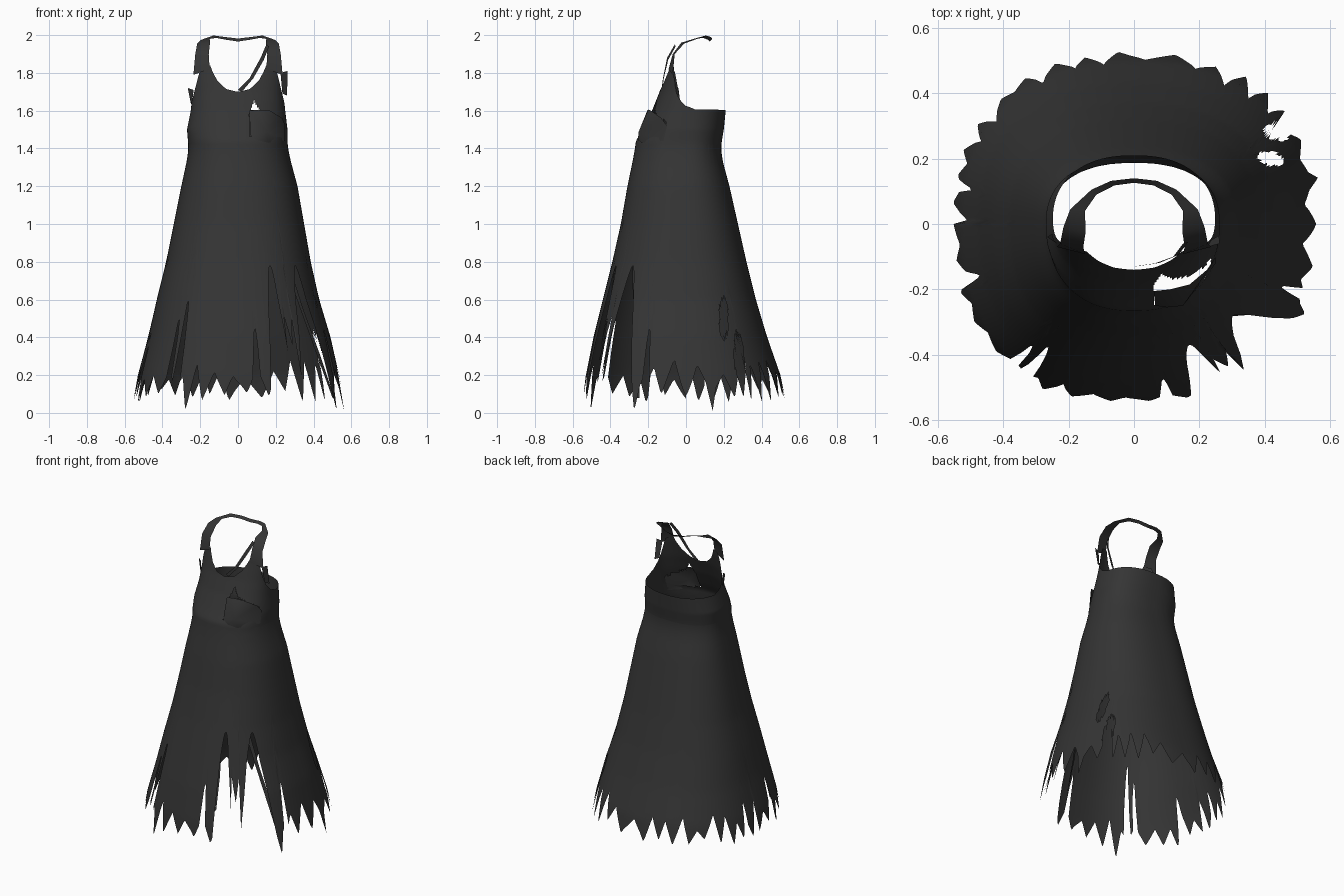
import bpy, bmesh, math, random
from mathutils import Vector

random.seed(7)
cube = bpy.data.objects.get("Cube")
if cube:
    bpy.data.objects.remove(cube)

cloth = bpy.data.materials.new("charcoal_cloth")
cloth.use_nodes = True
cloth.diffuse_color = (0.035, 0.035, 0.035, 1)
cloth.node_tree.nodes["Principled BSDF"].inputs["Base Color"].default_value = (0.035, 0.035, 0.035, 1)
cloth.node_tree.nodes["Principled BSDF"].inputs["Roughness"].default_value = 0.9


def lerp_table(table, t):
    """Linear interpolation in rows of (key, value...)."""
    if t <= table[0][0]:
        return table[0][1:]
    for a, b in zip(table, table[1:]):
        if t <= b[0]:
            f = (t - a[0]) / (b[0] - a[0])
            return tuple(p + (q - p) * f for p, q in zip(a[1:], b[1:]))
    return table[-1][1:]


def finish(name, bm):
    mesh = bpy.data.meshes.new(name)
    bm.to_mesh(mesh)
    bm.free()
    obj = bpy.data.objects.new(name, mesh)
    bpy.context.collection.objects.link(obj)
    mesh.materials.append(cloth)
    for p in mesh.polygons:
        p.use_smooth = True
    return obj


def ribbon(name, left, right, bulge=0):
    """Strip of cloth between two edge lines."""
    bm = bmesh.new()
    pairs = [(bm.verts.new(a), bm.verts.new(b)) for a, b in zip(left, right)]
    for (a, b), (c, d) in zip(pairs, pairs[1:]):
        bm.faces.new((a, b, d, c))
    return finish(name, bm)


# Half sizes by height: right (-x), left (+x), front (-y), back (+y)
sections = [
    (0.0, .565, .575, .555, .54), (0.2, .53, .535, .53, .5), (0.4, .475, .49, .49, .43),
    (0.6, .43, .43, .44, .37), (0.8, .38, .385, .39, .32), (1.0, .34, .35, .345, .275),
    (1.2, .30, .315, .31, .23), (1.33, .272, .28, .283, .195), (1.4, .262, .265, .27, .185),
    (1.44, .265, .262, .265, .19), (1.5, .27, .262, .23, .2), (1.6, .25, .25, .18, .21),
    (1.7, .24, .24, .14, .21), (1.83, .232, .235, .1, .21)]


def surface(deg, z):
    xr, xl, yf, yb = lerp_table(sections, z)
    c, s = math.cos(math.radians(deg)), math.sin(math.radians(deg))
    p = 2 / 2.35
    return Vector(((xl if c > 0 else -xr) * abs(c) ** p, (yb if s > 0 else -yf) * abs(s) ** p, z))


# Ragged hem: alternating tips and notches, then long slits (angle, half width, top, power)
jags, angle = [], -180
while angle < 176:
    jags.append((angle, random.uniform(.05, .13)))
    step = random.uniform(8, 14)
    jags.append((angle + step * random.uniform(.4, .6), random.uniform(.17, .29)))
    angle += step
jags.append((180, jags[0][1]))
slits = [(-68, 7, .78, 2), (-42, 14, .78, 1.6), (-124, 2.5, .6, 2), (-130, 2, .5, 2),
         (-82, 2, .45, 2), (-20, 2, .45, 2), (34, 3, .42, 2), (-165, 3, .36, 1.5), (170, 2, .3, 1.5)]
long_tips = (-116, -26, 12)


def hem(deg):
    z = lerp_table(jags, deg)[0]
    for t in long_tips:
        z = min(z, .01 + abs(deg - t) * .05)
    if -62 < deg < -55:
        z = .36 + abs(deg + 58.5) * .05
    for a, w, top, power in slits:
        d = abs(deg - a) / w
        if d < 1:
            z = max(z, top - (top - .1) * d ** power)
    return z


# Upper edge by angle away from the front: neckline, strap root, armhole, back
neckline = [(0, 1.70), (12, 1.715), (24, 1.76), (32, 1.81), (36, 1.84), (55, 1.83), (60, 1.79),
            (68, 1.73), (78, 1.67), (90, 1.625), (100, 1.607), (180, 1.603)]


def upper_edge(deg):
    d = abs((deg + 90 + 180) % 360 - 180)
    return lerp_table(neckline, d)[0]


def in_tear(p):
    """Torn opening on the left of the bust."""
    if p.y > -.04 or not .06 < p.x < .235:
        return False
    top = lerp_table([(.06, 1.58), (.085, 1.655), (.115, 1.6), (.235, 1.54)], p.x)[0]
    return 1.46 < p.z < top


def in_leaf_hole(p):
    """Small worn holes on the left side of the skirt."""
    holes = ((.2, .5, .022, .11), (.28, .3, .025, .1))
    return p.x > .2 and any(((p.y - y) / w) ** 2 + ((p.z - z) / h) ** 2 < 1 for y, z, w, h in holes)


def shell(name, low, high, rows, removed):
    bm = bmesh.new()
    rings = []
    for i in range(480):
        deg = -180 + i * .75
        a, b = low(deg), high(deg)
        rings.append([bm.verts.new(surface(deg, a + (b - a) * r / rows)) for r in range(rows + 1)])
    for i, ring in enumerate(rings):
        nxt = rings[(i + 1) % len(rings)]
        for r in range(rows):
            bm.faces.new((ring[r], nxt[r], nxt[r + 1], ring[r + 1]))
    gone = [f for f in bm.faces if removed(f.calc_center_median())]
    bmesh.ops.delete(bm, geom=gone, context='FACES')
    return finish(name, bm)


shell("skirt", hem, lambda d: 1.42, 40, in_leaf_hole)
shell("bodice", lambda d: 1.42, upper_edge, 20, in_tear)

# Halter straps that narrow into a thin collar behind the neck
inner = [(.15, -.092, 1.82), (.155, -.07, 1.9), (.148, -.025, 1.96), (.15, .04, 1.98),
         (.115, .09, 1.985), (.06, .118, 1.975), (0, .126, 1.966)]
outer = [(.236, -.07, 1.79), (.226, -.06, 1.9), (.216, -.01, 1.955), (.195, .045, 1.975),
         (.13, .105, 1.998), (.07, .132, 1.99), (0, .14, 1.982)]
for side, sx in (("left", 1), ("right", -1)):
    ribbon(side + "_halter_strap", [(x * sx, y, z) for x, y, z in inner],
           [(x * sx, y, z) for x, y, z in outer])

# Thin loose strap across the neckline
ribbon("loose_strap", [(0, -.13, 1.71), (.06, -.122, 1.77), (.12, -.1, 1.88), (.15, -.06, 1.95)],
       [(.02, -.128, 1.70), (.08, -.118, 1.77), (.137, -.094, 1.87), (.165, -.055, 1.94)])

# Torn corners at the armholes
ribbon("left_armhole_scrap", [(.235, -.05, 1.69), (.225, -.07, 1.80)], [(.26, -.035, 1.68), (.262, -.06, 1.81)])
ribbon("right_armhole_scrap", [(-.245, -.05, 1.63), (-.235, -.06, 1.71)], [(-.25, -.03, 1.64), (-.266, -.04, 1.72)])

# Folded flap hanging over the tear
bm = bmesh.new()
rim = [(.06, -.205, 1.60), (.11, -.2, 1.605), (.17, -.185, 1.6), (.235, -.13, 1.56), (.25, -.1, 1.52),
       (.25, -.12, 1.44), (.16, -.235, 1.43), (.1, -.255, 1.445), (.065, -.25, 1.47)]
hub = bm.verts.new((.15, -.25, 1.49))
ring = [bm.verts.new(p) for p in rim]
for a, b in zip(ring, ring[1:] + ring[:1]):
    bm.faces.new((hub, b, a))
finish("bust_flap", bm)

# Loose strands hanging in the front slit
ribbon("long_strand", [(.235, -.285, .82), (.33, -.28, .55), (.42, -.27, .3), (.5, -.265, .08)],
       [(.26, -.275, .82), (.345, -.265, .55), (.437, -.255, .3), (.51, -.245, .08)])
ribbon("short_strand", [(.115, -.375, .8), (.135, -.41, .5), (.15, -.46, .28)],
       [(.135, -.37, .8), (.15, -.405, .5), (.155, -.455, .28)])
